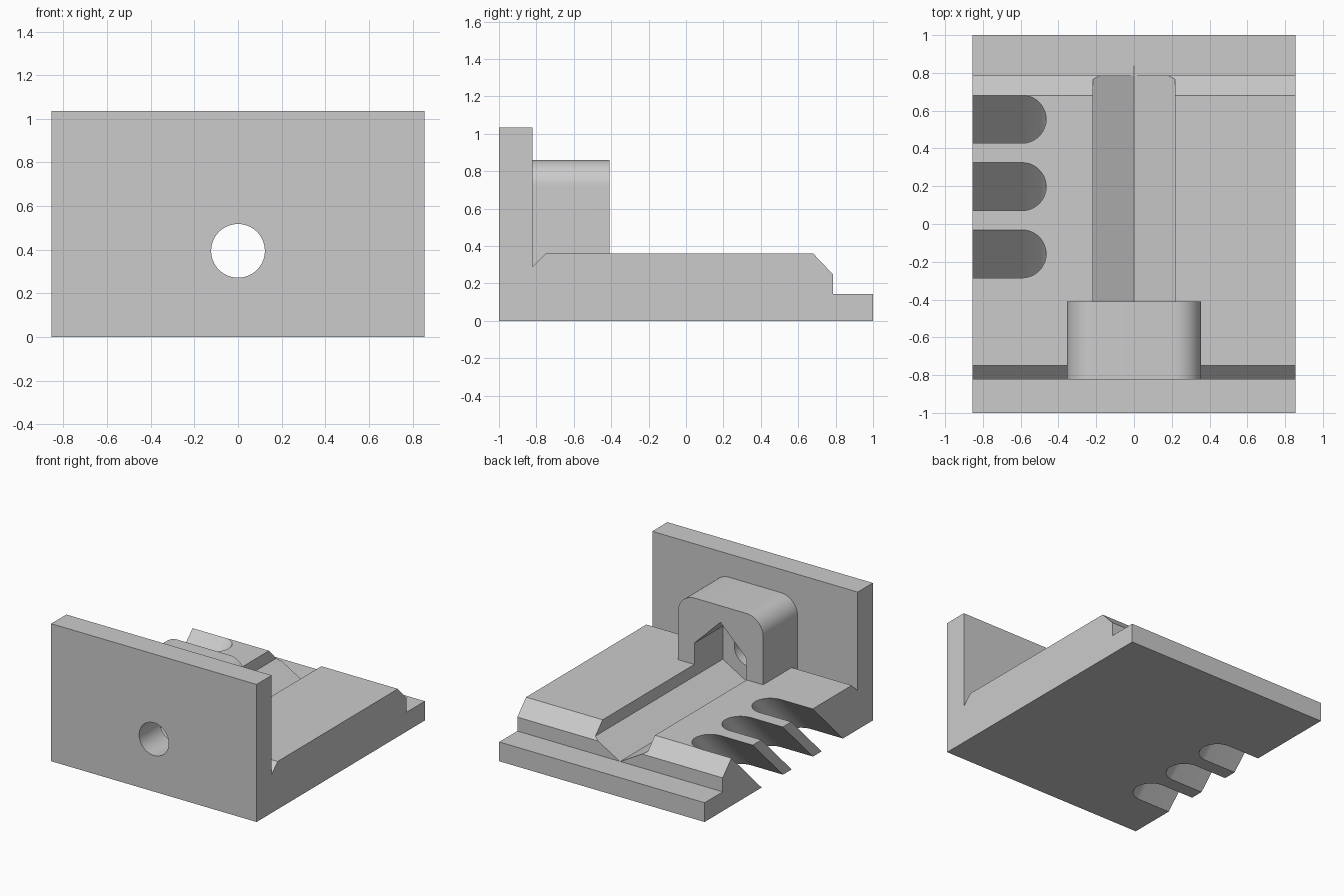
import bpy, bmesh, math
from mathutils import Vector

if "Cube" in bpy.data.objects:
    bpy.data.objects.remove(bpy.data.objects["Cube"], do_unlink=True)

GREY = (0.6, 0.6, 0.6, 1)
mat = bpy.data.materials.new("plain_grey")
mat.use_nodes = True
mat.diffuse_color = GREY
mat.node_tree.nodes["Principled BSDF"].inputs["Base Color"].default_value = GREY

W = 0.855        # half width
TOP = 0.36       # height of the base
BORE = 0.395     # height of the bore axis


def prism(name, points, sweep):
    """Sweep a closed planar profile along a vector."""
    bm = bmesh.new()
    face = bm.faces.new([bm.verts.new(p) for p in points])
    new = bmesh.ops.extrude_face_region(bm, geom=[face])["geom"]
    bmesh.ops.translate(bm, vec=Vector(sweep),
                        verts=[v for v in new if isinstance(v, bmesh.types.BMVert)])
    bmesh.ops.recalc_face_normals(bm, faces=bm.faces[:])
    mesh = bpy.data.meshes.new(name)
    bm.to_mesh(mesh)
    bm.free()
    ob = bpy.data.objects.new(name, mesh)
    bpy.context.collection.objects.link(ob)
    mesh.materials.append(mat)
    return ob


def arc(cx, cy, r, start, end, n=16):
    return [(cx + r * math.cos(math.radians(start + (end - start) * i / n)),
             cy + r * math.sin(math.radians(start + (end - start) * i / n)))
            for i in range(n + 1)]


def boolean(target, other, operation):
    """Apply a boolean and discard the other solid."""
    mod = target.modifiers.new(operation, "BOOLEAN")
    mod.operation, mod.solver, mod.object = operation, "EXACT", other
    bpy.context.view_layer.objects.active = target
    bpy.ops.object.modifier_apply(modifier=mod.name)
    bpy.data.objects.remove(other, do_unlink=True)


# Base and upright plate share one side profile
side = [(-1, 0), (1, 0), (1, 0.145), (0.785, 0.145), (0.785, 0.25), (0.68, TOP),
        (-0.75, TOP), (-0.82, 0.29), (-0.82, 1.035), (-1, 1.035)]
body = prism("bracket_body", [(-W, y, z) for y, z in side], (2 * W, 0, 0))

# Rounded housing behind the plate
B, H, R = 0.355, 0.86, 0.14
outline = ([(-B, 0.1), (B, 0.1)] + arc(B - R, H - R, R, 0, 90)
           + arc(R - B, H - R, R, 90, 180))
housing = prism("housing", [(x, -0.9, z) for x, z in outline], (0, 0.49, 0))
boolean(body, housing, "UNION")

# Six-sided channel with a steeper roof, running out of the back
h = 0.218
hexagon = [(0, 0.1435), (h, 0.27), (h, 0.52), (0, 0.735), (-h, 0.52), (-h, 0.27)]
channel = prism("channel_cutter", [(x, -0.75, z) for x, z in hexagon], (0, 1.59, 0))
boolean(body, channel, "DIFFERENCE")

# Round bore through the plate
ring = arc(0, BORE, 0.123, 0, 360, 64)[:-1]
bore = prism("bore_cutter", [(x, -1.1, z) for x, z in ring], (0, 0.6, 0))
boolean(body, bore, "DIFFERENCE")

# Three round-ended slots, slanting down toward the front
r, over = 0.127, 0.1
for y in (-0.158, 0.198, 0.555):
    end = [(-1, y - r)] + arc(-0.465 - r, y, r, -90, 90, 24) + [(-1, y + r)]
    slot = prism("slot_cutter", [(x, v + over, TOP + over) for x, v in end],
                 (0, -TOP - 2 * over, -TOP - 2 * over))
    boolean(body, slot, "DIFFERENCE")

# Smooth the curved walls, keep the edges crisp
bpy.ops.object.select_all(action="DESELECT")
body.select_set(True)
bpy.context.view_layer.objects.active = body
bpy.ops.object.shade_smooth_by_angle(angle=math.radians(25))
